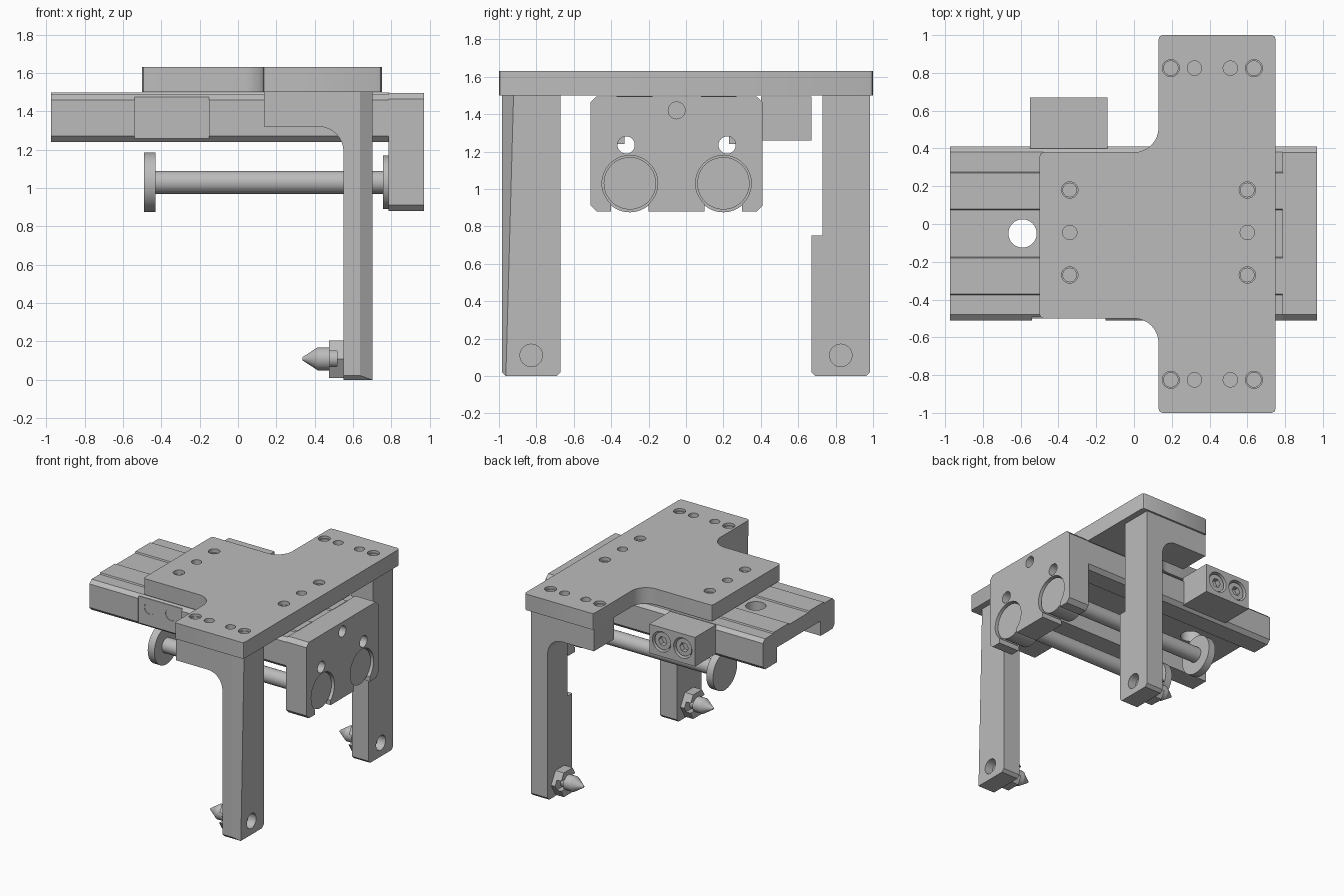
import bpy, bmesh
from math import cos, sin, pi
from mathutils import Vector

cube = bpy.data.objects.get("Cube")
if cube:
    bpy.data.objects.remove(cube, do_unlink=True)

metal = bpy.data.materials.new("plain grey metal")
metal.use_nodes = True
GREY = (0.5, 0.5, 0.5, 1)
metal.diffuse_color = GREY
metal.node_tree.nodes["Principled BSDF"].inputs["Base Color"].default_value = GREY

PLACE = {"x": lambda u, v, t: (t, u, v),
         "y": lambda u, v, t: (u, t, v),
         "z": lambda u, v, t: (u, v, t)}


def circle(u, v, r, n=32):
    return [(u + r * cos(2 * pi * i / n), v + r * sin(2 * pi * i / n)) for i in range(n)]


def rect(u0, u1, v0, v1):
    return [(u0, v0), (u1, v0), (u1, v1), (u0, v1)]


def prism(name, pts, axis, a, b, taper=1):
    """Extrude a 2D outline along an axis, optionally tapering the far end."""
    cu = sum(p[0] for p in pts) / len(pts)
    cv = sum(p[1] for p in pts) / len(pts)
    far = [(cu + (u - cu) * taper, cv + (v - cv) * taper) for u, v in pts]
    bm = bmesh.new()
    lo = [bm.verts.new(PLACE[axis](u, v, a)) for u, v in pts]
    hi = [bm.verts.new(PLACE[axis](u, v, b)) for u, v in far]
    bm.faces.new(lo)
    bm.faces.new(hi)
    for i in range(len(pts)):
        j = (i + 1) % len(pts)
        bm.faces.new((lo[i], lo[j], hi[j], hi[i]))
    bmesh.ops.recalc_face_normals(bm, faces=bm.faces)
    mesh = bpy.data.meshes.new(name)
    bm.to_mesh(mesh)
    bm.free()
    mesh.materials.append(metal)
    obj = bpy.data.objects.new(name, mesh)
    bpy.context.collection.objects.link(obj)
    return obj


def bevel(obj, offset, segments, rule):
    """Bevel the edges whose midpoint and direction satisfy a rule."""
    bm = bmesh.new()
    bm.from_mesh(obj.data)
    edges = []
    for e in bm.edges:
        p, q = e.verts[0].co, e.verts[1].co
        if rule((p + q) / 2, (q - p).normalized()):
            edges.append(e)
    bmesh.ops.bevel(bm, geom=edges, offset=offset, segments=segments,
                    profile=0.5, affect="EDGES")
    bm.to_mesh(obj.data)
    bm.free()


def cut(obj, *shapes):
    """Subtract prisms, given as (outline, axis, start, end)."""
    for shape in shapes:
        tool = prism("cutter", *shape)
        mod = obj.modifiers.new("cut", "BOOLEAN")
        mod.operation, mod.solver, mod.object = "DIFFERENCE", "EXACT", tool
        bpy.context.view_layer.update()
        graph = bpy.context.evaluated_depsgraph_get()
        mesh = bpy.data.meshes.new_from_object(obj.evaluated_get(graph))
        obj.modifiers.clear()
        obj.data = mesh
        bpy.data.objects.remove(tool, do_unlink=True)


# T-shaped top plate with blind holes
plate = prism("top_plate", [(-.5, -.5), (.13, -.5), (.13, -1), (.75, -1), (.75, 1),
                            (.13, 1), (.13, .38), (-.5, .38)], "z", 1.5, 1.63)
inner = lambda m: abs(m.x - .13) < .01 and abs(m.y) < .6
bevel(plate, .13, 8, lambda m, d: abs(d.z) > .9 and inner(m))
bevel(plate, .022, 2, lambda m, d: abs(d.z) > .9 and (
    abs(m.y) > .99 or m.x < -.49))
for y in (-.825, .825):
    for x in (.195, .32, .51, .635):
        cut(plate, (circle(x, y, .038), "z", 1.54, 1.7))
    for x in (.195, .635):
        cut(plate, (circle(x, y, .045), "z", 1.61, 1.7))
for x in (-.34, .6):
    for y in (.18, -.27):
        cut(plate, (circle(x, y, .036), "z", 1.54, 1.7), (circle(x, y, .043), "z", 1.6, 1.7))
    cut(plate, (circle(x, -.045, .038), "z", 1.56, 1.7))

# Channel-section rail
half = [(.46, 1.27), (.46, 1.46), (.43, 1.487), (.325, 1.487), (.32, 1.498),
        (.13, 1.498), (.125, 1.487)]
foot = [(.28, 1.36), (.28, 1.24), (.43, 1.24)]
section = foot + half
section = [(u - .05, v) for u, v in section] + [(-u - .05, v) for u, v in reversed(section)]
rail = prism("rail", section, "x", -.975, .79)
cut(rail, (circle(-.59, -.05, .075), "z", 1.2, 1.6),
    (rect(-.54, -.15, -.6, -.497), "z", 1.2, 1.6))

# Front clamp face set in the rail
clamp = prism("front_clamp", rect(-.54, -.15, 1.26, 1.475), "y", -.5, -.44)
for x in (-.44, -.25):
    cut(clamp, (circle(x, 1.4, .048), "y", -.6, -.46))

# Rear clamp block with recessed socket screws
block = prism("rear_clamp_block", rect(-.55, -.14, 1.26, 1.495), "y", .4, .67)
for i, x in enumerate((-.44, -.25)):
    cut(block, (circle(x, 1.38, .082), "y", .6, .7))
    screw = prism(f"socket_screw_{i + 1}", circle(x, 1.38, .07), "y", .59, .655)
    cut(screw, (circle(x, 1.38, .038, 6), "y", .615, .7))

# End block with bores and open slots
end = prism("end_block", rect(-.51, .41, .88, 1.495), "x", .785, .97)
bevel(end, .032, 1, lambda m, d: abs(d.x) > .9)
cut(end, (circle(-.05, 1.42, .045), "x", .9, 1.1))
for y in (-.32, .22):
    cut(end, (circle(y, 1.235, .046), "x", .7, 1.1))

# Guide rods with flanges
for side, y in (("front", -.3), ("rear", .2)):
    cut(end, (rect(y - .1, y + .1, .8, 1.03), "x", .7, 1.1),
        (circle(y, 1.03, .149, 48), "x", .7, 1.1))
    prism(f"{side}_rod", circle(y, 1.03, .06), "x", -.45, .78)
    prism(f"{side}_rod_head", circle(y, 1.03, .14, 48), "x", .755, .95)
    prism(f"{side}_rod_flange", circle(y, 1.03, .155, 48), "x", -.49, -.43)

# Legs with an upper arm, and pointed feet fittings
for side, y0, y1 in (("front", -.985, -.67), ("rear", .67, .985)):
    leg = prism(f"{side}_leg", [(.55, 0), (.7, 0), (.7, 1.5), (.135, 1.5),
                                (.135, 1.32), (.55, 1.32)], "y", y0, y1)
    bevel(leg, .13, 8, lambda m, d: abs(d.y) > .9 and abs(m.x - .55) < .01 and m.z > 1)
    bevel(leg, .022, 1, lambda m, d: abs(d.x) > .9 and m.z < .01)
    if side == "front":
        bevel(leg, .063, 1, lambda m, d: abs(d.z) > .9 and m.x > .69 and m.y < -.98)
    else:
        cut(leg, (rect(.6, .73, .75, 1.6), "x", 0, 1))
    y = (y0 + y1) / 2
    cut(leg, (circle(y, .11, .06), "x", .63, .8))
    nut = prism(f"{side}_nut", circle(y, .108, .113, 6), "x", .475, .552)
    cut(nut, (rect(y - .2, y + .2, .07, .15), "x", .4, .515))
    prism(f"{side}_pin", circle(y, .11, .045), "x", .47, .56)
    prism(f"{side}_pin_collar", circle(y, .11, .06), "x", .415, .48)
    prism(f"{side}_pin_point", circle(y, .11, .06), "x", .415, .335, .12)

# Smooth the round parts and keep edges sharp
bpy.ops.object.select_all(action="DESELECT")
for obj in bpy.context.scene.objects:
    if obj.type == "MESH":
        obj.select_set(True)
        bpy.context.view_layer.objects.active = obj
bpy.ops.object.shade_smooth_by_angle(angle=pi / 6)
